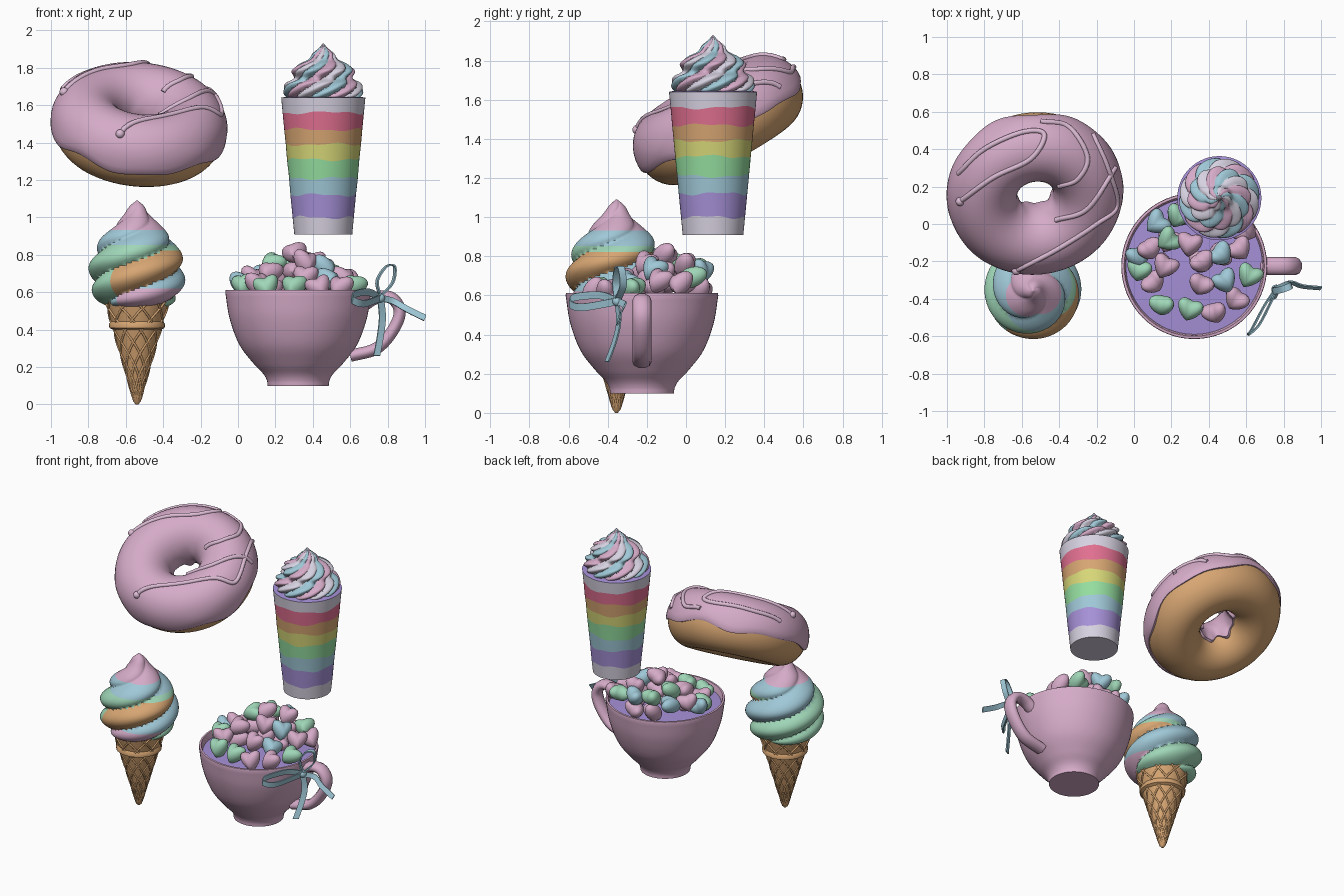
import bpy, math, random
from math import sin, cos, pi, tau
from mathutils import Vector
from mathutils.bvhtree import BVHTree

if "Cube" in bpy.data.objects:
    bpy.data.objects.remove(bpy.data.objects["Cube"])
random.seed(4)


def material(name, *rgb):
    m = bpy.data.materials.new(name)
    m.use_nodes = True
    m.diffuse_color = (*rgb, 1)
    m.node_tree.nodes["Principled BSDF"].inputs["Base Color"].default_value = (*rgb, 1)
    return m


pink = material("pink", .67, .41, .58)
light_pink = material("light pink", .72, .5, .66)
biscuit = material("biscuit", .68, .38, .17)
mint = material("mint", .35, .68, .48)
blue = material("pale blue", .35, .58, .68)
purple = material("purple", .38, .28, .68)
yellow = material("yellow", .68, .68, .19)
rose = material("rose", .75, .16, .28)
green = material("green", .3, .73, .35)
white = material("lilac white", .68, .64, .75)


def finish(ob, angle=40):
    bpy.ops.object.select_all(action="DESELECT")
    ob.select_set(True)
    bpy.context.view_layer.objects.active = ob
    bpy.ops.object.convert(target="MESH")
    bpy.ops.object.shade_smooth_by_angle(angle=math.radians(angle))
    return ob


def add(name, data, mats, at=(0, 0, 0)):
    ob = bpy.data.objects.new(name, data)
    bpy.context.collection.objects.link(ob)
    ob.location = at
    for m in mats:
        data.materials.append(m)
    return ob


def smooth(pts, n=6):
    """Points along a smooth curve through pts."""
    p = [Vector(q) for q in pts]
    p = [2 * p[0] - p[1]] + p + [2 * p[-1] - p[-2]]
    out = []
    for a, b, c, d in zip(p, p[1:], p[2:], p[3:]):
        for k in range(n):
            t = k / n
            out.append(b + (c - a) * (t / 2) + (2 * a - 5 * b + 4 * c - d) * (t * t / 2)
                       + (3 * b - a - 3 * c + d) * (t ** 3 / 2))
    return out + [p[-2]]


def loft(name, profile, at, mats, seg=64, shape=None, rule=None, caps=True, angle=40):
    """Turn (radius, z) rows round z; shape bends them, rule colours faces."""
    verts, faces, cols = [], [], []
    for i, (r, z) in enumerate(profile):
        for j in range(seg):
            th = tau * j / seg
            rr, zz = shape(th, r, z) if shape else (r, z)
            verts.append((rr * cos(th), rr * sin(th), zz))
    for i in range(len(profile) - 1):
        for j in range(seg):
            k = (j + 1) % seg
            faces.append((i * seg + j, i * seg + k, (i + 1) * seg + k, (i + 1) * seg + j))
            zm = (profile[i][1] + profile[i + 1][1]) / 2
            cols.append(rule(tau * (j + .5) / seg, zm) if rule else 0)
    if caps:
        faces += [tuple(reversed(range(seg))), tuple(range(len(verts) - seg, len(verts)))]
        cols += [cols[0], cols[-1]]
    me = bpy.data.meshes.new(name)
    me.from_pydata(verts, [], faces)
    for f, c in zip(me.polygons, cols):
        f.material_index = c
    return finish(add(name, me, mats, at), angle)


def tube(name, paths, radius, mat, at=(0, 0, 0)):
    cu = bpy.data.curves.new(name, "CURVE")
    cu.dimensions = "3D"
    cu.bevel_depth = radius
    cu.bevel_resolution = 3
    cu.use_fill_caps = True
    for path in paths:
        sp = cu.splines.new("POLY")
        sp.points.add(len(path) - 1)
        for pt, co in zip(sp.points, path):
            pt.co = (*co, 1)
    return finish(add(name, cu, [mat], at), 60)


def ribbon(name, pts, across):
    """Flat strip along pts, widened in the direction across."""
    w = Vector(across) * .019
    path = smooth(pts)
    me = bpy.data.meshes.new(name)
    me.from_pydata([v for p in path for v in (p - w, p + w)], [],
                   [(i, i + 1, i + 3, i + 2) for i in range(0, 2 * len(path) - 2, 2)])
    ob = add(name, me, [blue])
    ob.modifiers.new("thickness", "SOLIDIFY").thickness = .008
    return finish(ob)


# Doughnut: dough ring, wavy icing and drizzle
spot, tilt = (-.53, .17, 1.49), (math.radians(29), math.radians(6), 0)


def ring(a, grow=0):
    return (.285 + (.175 + grow) * cos(a), (.19 + grow) * sin(a))


dough = loft("doughnut_dough", [ring(tau * i / 40) for i in range(41)], spot, [biscuit], caps=False)
edge = [ring(-.2, -.02), ring(-.19, .008)]
rows = edge + [ring(-.12 + (pi + .5) * i / 24, .014) for i in range(25)] + [ring(pi + .45, -.02)]


def drip(th, r, z):
    low = max(0, min(1, (.09 - z) / .1))
    return r, z + low * (.014 * sin(5 * th) + .01 * sin(8 * th + 1))


icing = loft("doughnut_icing", rows, spot, [pink], seg=96, shape=drip, caps=False)
dough.rotation_euler = icing.rotation_euler = tilt
bpy.context.view_layer.update()
surface = BVHTree.FromPolygons([icing.matrix_world @ v.co for v in icing.data.vertices],
                               [f.vertices[:] for f in icing.data.polygons])
strokes = [
    [(-.93, .12), (-.75, .25), (-.55, .35), (-.48, .48), (-.6, .49), (-.8, .4), (-.94, .27)],
    [(-.5, .55), (-.35, .52), (-.25, .36), (-.3, .24), (-.4, .2)],
    [(-.22, .48), (-.14, .3), (-.09, .1), (-.2, 0), (-.4, -.13), (-.63, -.25)],
    [(-.1, .3), (-.25, .08), (-.42, .02)]]
paths = []
for s in strokes:
    hits = [surface.ray_cast(Vector((*p, 3)), Vector((0, 0, -1)))[0] for p in smooth(s, 10)]
    paths.append([h for h in hits if h])
tube("doughnut_drizzle", paths, .014, light_pink)
for end in (paths[0][0], paths[2][-1]):
    bpy.ops.mesh.primitive_uv_sphere_add(segments=16, ring_count=10, radius=.024, location=end)
    bpy.context.object.name = "drizzle_bead"
    bpy.context.object.data.materials.append(light_pink)
    finish(bpy.context.object)

# Waffle cone with crossed ridges
cone_at = (-.54, -.355, 0)
loft("waffle_cone", [(.006, 0), (.02, .015), (.07, .2), (.128, .4), (.148, .41), (.15, .43),
                     (.14, .445), (.172, .56), (.1, .57)], cone_at, [biscuit], seg=40)
ridges = []
for turn in (-1, 1):
    for i in range(9):
        ridges.append([((.011 + .293 * z) * cos(a), (.011 + .293 * z) * sin(a), z)
                       for z, a in ((.03 + .52 * k / 24, tau * i / 9 + turn * 3 * k / 24)
                                    for k in range(25))])
tube("waffle_ridges", ridges, .006, biscuit, cone_at)


# Twisted cream, shared by the ice cream and the shake
def twist(lobes, rate, depth, phase):
    def bend(th, r, z):
        return r * (1 - depth + depth * abs(sin(lobes / 2 * (th - rate * z - phase))) ** .7), z
    return bend


def strand(lobes, rate, phase, th, z):
    return int(((th - rate * z - phase) % tau) / tau * lobes) % lobes


rate = tau / .45
phase = 1.5 * pi - rate * .62


def scoop_colour(th, z):
    lobe = strand(3, rate, phase, th, z)
    front_right = cos(th + .35) > -.25
    if z > .93:
        return 2
    if lobe == 2 and front_right and z < .83:
        return 3
    if lobe == 0 and front_right and z < .62:
        return 2
    return 1 if lobe == 0 or z > .86 else 0


loft("ice_cream_swirl", smooth([(.13, .51), (.21, .55), (.25, .62), (.26, .7), (.25, .78), (.2, .88),
                                (.135, .95), (.075, 1.01), (.04, 1.06), (.004, 1.09)], 7),
     cone_at, [mint, blue, pink, biscuit], seg=96, shape=twist(3, rate, .2, phase),
     rule=scoop_colour, angle=55)

# Striped shake glass
glass_at = (.456, .138, 0)
levels = [.91, 1, 1.12, 1.21, 1.31, 1.39, 1.47, 1.56, 1.64]


def wavy(th, r, z):
    inner = .95 < z < 1.6
    return r, z + inner * (.006 * sin(3 * th + 40 * z) + .004 * sin(7 * th + 25 * z))


loft("shake_glass", [(.155 + .07 * (z - .91) / .73, z) for z in levels] + [(.2, 1.645)], glass_at,
     [white, purple, blue, green, yellow, biscuit, rose], shape=wavy,
     rule=lambda th, z: max(i for i, b in enumerate(levels) if z >= b) % 7)
loft("whipped_cream", smooth([(.19, 1.63), (.215, 1.67), (.205, 1.715), (.16, 1.745), (.17, 1.785),
                              (.13, 1.82), (.08, 1.845), (.06, 1.875), (.025, 1.905), (.003, 1.93)]),
     glass_at, [white, blue, pink], seg=120, shape=twist(12, 9, .16, 0),
     rule=lambda th, z: strand(12, 9, 0, th, z) % 3, angle=55)

# Mug with filling and handle
cup_at = (.322, -.225, 0)
loft("mug", smooth([(.163, .1), (.168, .13), (.188, .165), (.24, .22), (.315, .32), (.367, .46), (.39, .6)])
     + [(.388, .612), (.375, .613), (.37, .6), (.355, .5)], cup_at, [pink])
loft("mug_filling", [(.36, .5), (.365, .57), (.01, .59)], cup_at, [purple])
handle = tube("mug_handle", [smooth([(.66, 0, .52), (.74, 0, .57), (.82, 0, .57), (.865, 0, .5), (.83, 0, .4),
                                     (.74, 0, .3), (.6, 0, .26)])], .034, pink, (0, -.225, 0))
handle.scale.y = 1.4

# Ribbon bow on the handle
knot = (.76, -.35, .57)
ribbon("bow_upper_loop", [knot, (.74, -.36, .66), (.79, -.35, .74), (.84, -.33, .74), (.83, -.32, .65), knot],
       (.3, -.9, 0))
ribbon("bow_front_loop", [knot, (.7, -.44, .6), (.63, -.57, .59), (.61, -.59, .56), (.67, -.53, .54), knot],
       (.2, 0, 1))
ribbon("bow_side_tail", [knot, (.83, -.31, .55), (.9, -.33, .51), (1, -.34, .46)], (.3, .4, .8))
ribbon("bow_hanging_tail", [knot, (.77, -.34, .47), (.76, -.36, .37), (.74, -.4, .26)], (.9, .5, 0))
bpy.ops.mesh.primitive_uv_sphere_add(segments=16, ring_count=10, radius=.026, location=knot)
bpy.context.object.name = "bow_knot"
bpy.context.object.data.materials.append(blue)
finish(bpy.context.object)


# Heart sweets heaped in the mug
def heart(at, mat):
    bpy.ops.mesh.primitive_uv_sphere_add(segments=20, ring_count=12, radius=.069, location=at)
    ob = bpy.context.object
    ob.name = "heart_sweet"
    for v in ob.data.vertices:
        v.co.y = v.co.y * .85 + abs(v.co.x) * .6 - .02
        v.co.z *= .75
    ob.rotation_euler = (random.uniform(.2, 1.3), random.uniform(-.4, .4), random.uniform(-1, 1))
    ob.data.materials.append(mat)
    finish(ob, 60)


heap = [(pink, [(.3, -.1), (.08, -.13), (.17, -.22), (.36, -.2), (.56, -.13), (.43, -.47), (.55, -.4),
                (.59, -.03), (.36, -.32), (.1, -.31), (.4, 0)]),
        (mint, [(.19, -.08), (.3, -.45), (.15, -.43), (.62, -.27), (.24, .05), (.5, .04), (.03, -.24)]),
        (blue, [(.13, .01), (.46, -.16), (.48, -.3), (.02, -.17), (.35, .08)])]
for mat, places in heap:
    for x, y in places:
        lift = .19 * math.exp(-((x - .32) ** 2 + (y + .09) ** 2) / .05)
        heart((x, y, .625 + lift), mat)
        if lift > .08:
            heart((x, y, .53 + lift), pink)
